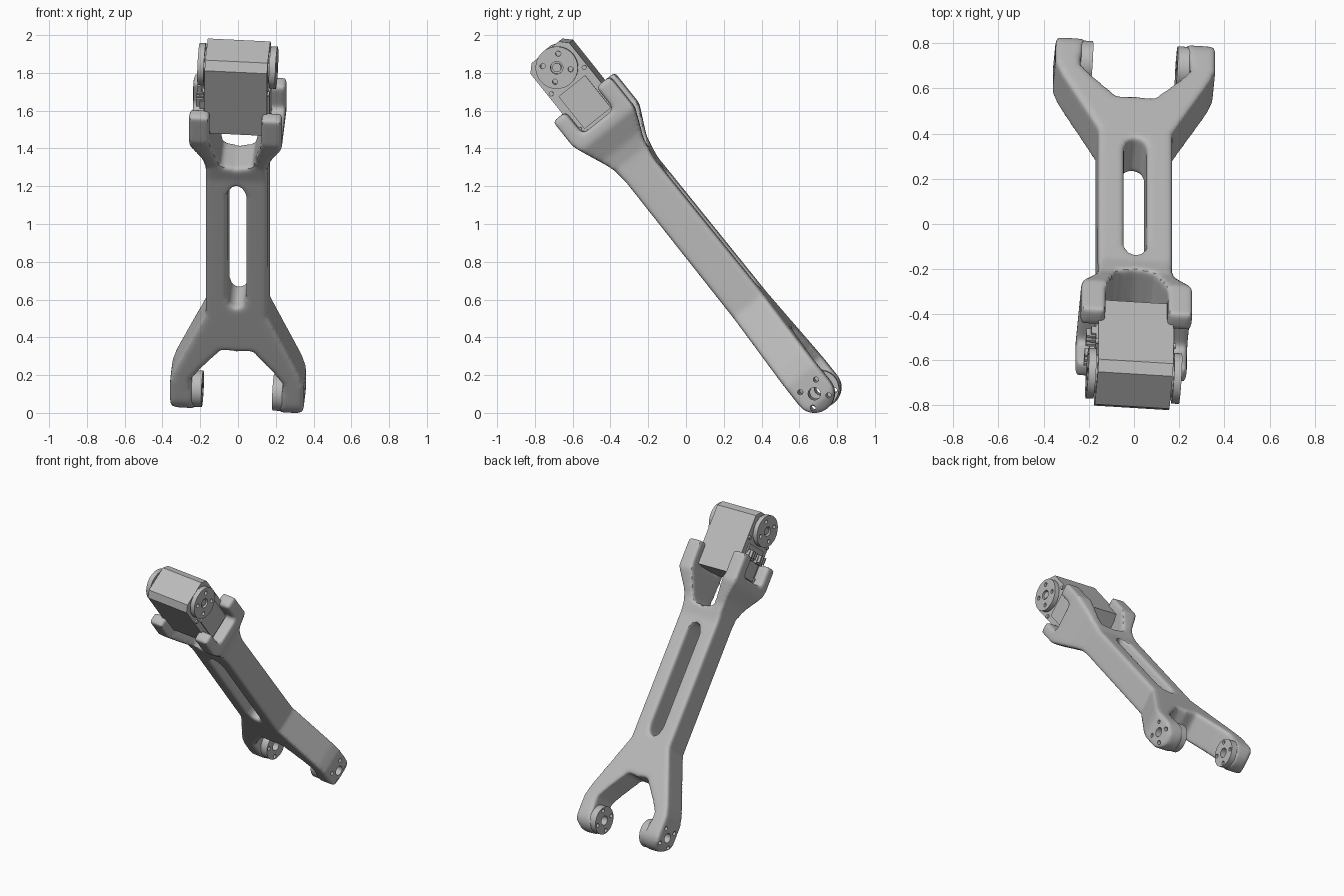
import bpy, bmesh
from math import pi, cos, sin
from mathutils import Matrix, Vector

if "Cube" in bpy.data.objects:
    bpy.data.objects.remove(bpy.data.objects["Cube"])

grey = bpy.data.materials.new("plain_grey")
grey.use_nodes = True
grey.diffuse_color = (0.5, 0.5, 0.5, 1)
grey.node_tree.nodes["Principled BSDF"].inputs["Base Color"].default_value = grey.diffuse_color

# Leg frame: x across the joint axes, z from the lower to the upper joint
across = Vector((1, -0.061, -0.048)).normalized()
along = Vector((0, -0.624, 0.781))
along = (along - across * along.dot(across)).normalized()
thick = along.cross(across)
frame = Matrix((across, thick, along)).transposed().to_4x4()
frame.translation = (0, 0.70, 0.125)
TOP = 2.2          # height of the upper joint along the leg
parts = []


def finish(name, bm, part=True):
    bmesh.ops.recalc_face_normals(bm, faces=bm.faces)
    mesh = bpy.data.meshes.new(name)
    bm.to_mesh(mesh)
    bm.free()
    mesh.materials.append(grey)
    obj = bpy.data.objects.new(name, mesh)
    bpy.context.collection.objects.link(obj)
    if part:
        parts.append(obj)
    else:
        obj.hide_render = True
    return obj


def prism(name, pts, axis, half, part=True):
    """Extrude a closed outline equally both ways along x or y."""
    bm = bmesh.new()
    put = (lambda a, b, s: (s, a, b)) if axis == "x" else (lambda a, b, s: (a, s, b))
    low = [bm.verts.new(put(a, b, -half)) for a, b in pts]
    high = [bm.verts.new(put(a, b, half)) for a, b in pts]
    bm.faces.new(low)
    bm.faces.new(high)
    for i in range(len(pts)):
        j = (i + 1) % len(pts)
        bm.faces.new((low[i], low[j], high[j], high[i]))
    return finish(name, bm, part)


def add_cyl(bm, x0, x1, y, z, r, sides=32):
    m = Matrix.Translation(((x0 + x1) / 2, y, z)) @ Matrix.Rotation(pi / 2, 4, "Y")
    bmesh.ops.create_cone(bm, cap_ends=True, segments=sides, radius1=r, radius2=r,
                          depth=abs(x1 - x0), matrix=m)


def add_box(bm, x, y, z, sx, sy, sz):
    m = Matrix.Translation((x, y, z)) @ Matrix.Diagonal((sx, sy, sz, 1))
    bmesh.ops.create_cube(bm, size=1, matrix=m)


def boolean(obj, cutter, op="DIFFERENCE"):
    mod = obj.modifiers.new(op.lower(), "BOOLEAN")
    mod.operation, mod.solver, mod.object = op, "EXACT", cutter


def apply(obj):
    graph = bpy.context.evaluated_depsgraph_get()
    graph.update()
    mesh = bpy.data.meshes.new_from_object(obj.evaluated_get(graph))
    obj.modifiers.clear()
    obj.data = mesh


def bolt_circle(z, r=0.075):
    return [(r * cos(a), z + r * sin(a)) for a in (pi / 4 + k * pi / 2 for k in range(4))]


def mirrored(half):
    return half + [(-a, b) for a, b in reversed(half) if a > 0]


# Link: forked outline crossed with the side outline
link = prism("forked_link", mirrored([
    (0, .335), (.08, .345), (.19, .21), (.245, .13), (.24, .06), (.215, -.13), (.305, -.13),
    (.355, -.05), (.355, .12), (.33, .2), (.165, .58), (.165, 1.58), (.185, 1.66),
    (.247, 1.78), (.247, 2.1), (.138, 2.1), (.138, 1.83), (.085, 1.6), (0, 1.58)]), "y", 0.4)
foot_arc = [(-.105 * cos(k * pi / 16), -.105 * sin(k * pi / 16)) for k in range(17)]
side = prism("side_outline", foot_arc + [
    (.097, 1.5), (.12, 1.62), (.193, 1.78), (.193, 1.99), (.1, 1.99), (.1, 1.84),
    (-.11, 1.84), (-.11, 1.99), (-.193, 1.99), (-.193, 1.82), (-.16, 1.73),
    (-.11, 1.6), (-.097, 1.5)], "x", 0.6, False)
slot = prism("slot_cutter", [(0, .63), (.035, .65), (.05, .7), (.05, 1.4), (.03, 1.44), (0, 1.46),
                             (-.03, 1.44), (-.05, 1.4), (-.05, .7), (-.035, .65)], "y", 0.5, False)
boolean(link, side, "INTERSECT")
boolean(link, slot)
apply(link)

# Round all link edges
remesh = link.modifiers.new("remesh", "REMESH")
remesh.mode, remesh.voxel_size = "VOXEL", 0.012
soften = link.modifiers.new("soften", "SMOOTH")
soften.factor, soften.iterations = 0.5, 12
apply(link)

# Inner joint pads on the fork feet
bm = bmesh.new()
for s in (-1, 1):
    add_cyl(bm, s * .188, s * .29, 0, 0, .097, 48)
pads = finish("joint_pads", bm)

# Output horns on both sides of the servo
bm = bmesh.new()
for s in (-1, 1):
    add_cyl(bm, s * .173, s * .207, 0, TOP, .112, 48)
horns = finish("servo_horns", bm)

# Axle and bolt holes
for z, targets in ((0, (link, pads)), (TOP, (horns,))):
    bm = bmesh.new()
    add_cyl(bm, -.6, .6, 0, z, .033, 24)
    for y, h in bolt_circle(z):
        add_cyl(bm, -.6, .6, y, h, .014, 16)
    holes = finish("hole_cutter", bm, False)
    for obj in targets:
        boolean(obj, holes)
        apply(obj)
    bpy.data.objects.remove(holes)
for helper in (side, slot):
    bpy.data.objects.remove(helper)

# Servo case with chamfered top
prism("servo_case", [(-.132, 1.84), (.132, 1.84), (.132, 2.262), (.092, 2.302),
                     (-.092, 2.302), (-.132, 2.262)], "x", .166)

# Horn necks, centre screws and corner bolts
bm = bmesh.new()
for s in (-1, 1):
    add_cyl(bm, s * .16, s * .18, 0, TOP, .085)
    add_cyl(bm, s * .16, s * .2, 0, TOP, .024, 16)
    for y in (-.112, .112):
        for z in (1.87, 2.11):
            add_cyl(bm, s * .16, s * .178, y, z, .013, 12)
finish("servo_screws", bm)

# Side covers
bm = bmesh.new()
for s in (-1, 1):
    add_box(bm, s * .168, 0, 1.965, .014, .18, .22)
finish("side_covers", bm)

# Cable sockets with pins on the right side
bm = bmesh.new()
for y in (-.06, .05):
    add_box(bm, -.18, y, 2.0, .03, .075, .05)
    for k in (-1, 0, 1):
        add_box(bm, -.195, y + k * .024, 2.01, .04, .012, .05)
finish("cable_sockets", bm)

# Shade, tilt into place, then centre on the ground
bpy.ops.object.select_all(action="DESELECT")
for obj in parts:
    obj.select_set(True)
bpy.context.view_layer.objects.active = link
bpy.ops.object.shade_smooth_by_angle(angle=0.6)
points = [frame @ v.co for obj in parts for v in obj.data.vertices]
low = [min(p[i] for p in points) for i in range(3)]
high = [max(p[i] for p in points) for i in range(3)]
frame.translation -= Vector(((low[0] + high[0]) / 2, (low[1] + high[1]) / 2, low[2]))
for obj in parts:
    obj.matrix_world = frame
